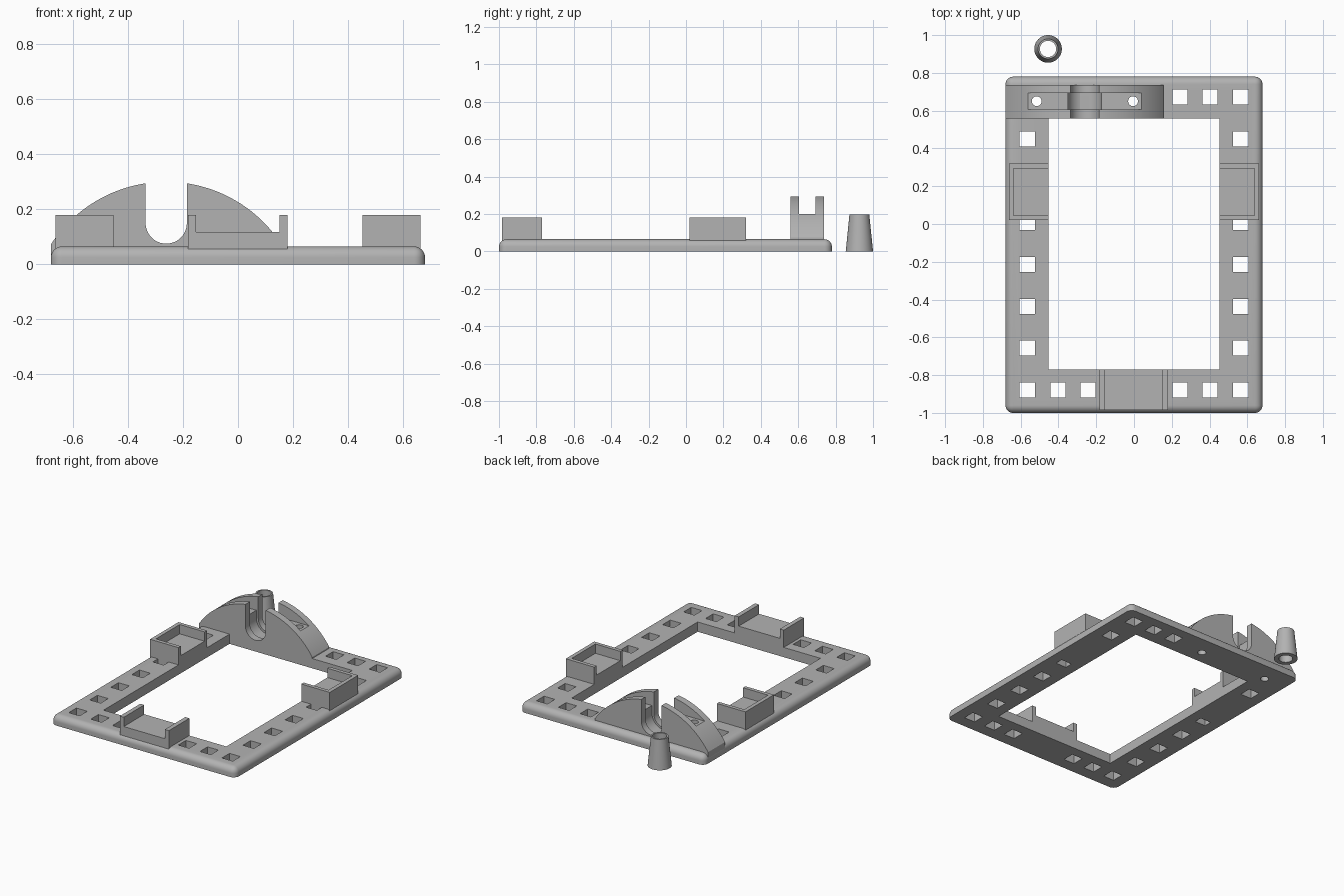
import bpy, bmesh, math
from mathutils import Matrix, Vector

if "Cube" in bpy.data.objects:
    bpy.data.objects.remove(bpy.data.objects["Cube"], do_unlink=True)

grey = bpy.data.materials.new("plain grey")
grey.use_nodes = True
grey.diffuse_color = (0.45, 0.45, 0.45, 1)
grey.node_tree.nodes["Principled BSDF"].inputs["Base Color"].default_value = grey.diffuse_color


def make(name, bm):
    bmesh.ops.recalc_face_normals(bm, faces=bm.faces)
    mesh = bpy.data.meshes.new(name)
    bm.to_mesh(mesh)
    bm.free()
    obj = bpy.data.objects.new(name, mesh)
    bpy.context.collection.objects.link(obj)
    mesh.materials.append(grey)
    return obj


def add_box(bm, x0, x1, y0, y1, z0, z1):
    size = Matrix.Diagonal((x1 - x0, y1 - y0, z1 - z0, 1))
    centre = Matrix.Translation(((x0 + x1) / 2, (y0 + y1) / 2, (z0 + z1) / 2))
    return bmesh.ops.create_cube(bm, size=1, matrix=centre @ size)["verts"]


def boxes(name, *dims):
    bm = bmesh.new()
    for d in dims:
        add_box(bm, *d)
    return make(name, bm)


def extrude(name, points, direction):
    """Closed outline swept along a direction."""
    bm = bmesh.new()
    face = bm.faces.new([bm.verts.new(p) for p in points])
    moved = bmesh.ops.extrude_face_region(bm, geom=[face])["geom"]
    verts = [g for g in moved if isinstance(g, bmesh.types.BMVert)]
    bmesh.ops.translate(bm, verts=verts, vec=Vector(direction))
    return make(name, bm)


def posts(name, spots, r0, r1, z0, z1):
    bm = bmesh.new()
    for x, y in spots:
        bmesh.ops.create_cone(bm, cap_ends=True, segments=48, radius1=r0, radius2=r1, depth=z1 - z0,
                              matrix=Matrix.Translation((x, y, (z0 + z1) / 2)))
    return make(name, bm)


def carve(obj, *cutters):
    for c in cutters:
        mod = obj.modifiers.new("cut", "BOOLEAN")
        mod.operation, mod.solver, mod.object = "DIFFERENCE", "EXACT", c
    deps = bpy.context.evaluated_depsgraph_get()
    mesh = bpy.data.meshes.new_from_object(obj.evaluated_get(deps))
    obj.modifiers.clear()
    obj.data = mesh
    for c in cutters:
        bpy.data.objects.remove(c, do_unlink=True)


def smooth(obj):
    bpy.ops.object.select_all(action="DESELECT")
    obj.select_set(True)
    bpy.context.view_layer.objects.active = obj
    bpy.ops.object.shade_smooth_by_angle(angle=math.radians(30))


TOP = 0.065
BOLTS = [(-0.515, 0.65), (-0.005, 0.65)]

# Base frame with rounded outer corners and top rim
bm = bmesh.new()
add_box(bm, -0.68, 0.68, -1, 0.78, 0, TOP)
rim = [e for e in bm.edges if max(v.co.z for v in e.verts) > 0.01]
bmesh.ops.bevel(bm, geom=rim, offset=0.04, segments=8, profile=0.5, affect="EDGES")
frame = make("base_frame", bm)

# Square holes along the rails
spots = [(s * 0.565, 0.45 - 0.2215 * i) for s in (-1, 1) for i in (0, 3, 4, 5, 6)]
spots += [(s * x, -0.879) for s in (-1, 1) for x in (0.243, 0.403)]
spots += [(x, 0.672) for x in (0.243, 0.403, 0.565)]
h = 0.04
holes = [(x - h, x + h, y - h, y + h, -0.1, 0.2) for x, y in spots]
holes += [(s * 0.565 - h, s * 0.565 + h, -0.033, 0.02, -0.1, 0.2) for s in (-1, 1)]
carve(frame,
      boxes("opening_cutter", (-0.453, 0.453, -0.77, 0.558, -0.1, 0.2)),
      boxes("hole_cutter", *holes),
      posts("bolt_cutter", BOLTS, 0.026, 0.026, -0.1, 0.2))
smooth(frame)

# Side brackets: walls on three sides, open to the middle
for side, name in ((-1, "right_bracket"), (1, "left_bracket")):
    def span(a, b):
        return sorted((side * a, side * b))
    bracket = boxes(name, (*span(0.453, 0.663), 0.02, 0.32, 0.055, 0.18))
    carve(bracket, boxes("pocket_cutter", (*span(0.4, 0.637), 0.045, 0.295, 0.118, 0.3)))

# Front bracket: shallow channel with two end walls
channel = [(-0.182, 0.055), (0.18, 0.055), (0.18, 0.18), (0.15, 0.18),
           (0.15, 0.118), (-0.153, 0.118), (-0.153, 0.18), (-0.182, 0.18)]
extrude("front_bracket", [(x, -0.985, z) for x, z in channel], (0, 0.215, 0))

# Arched saddle on the back rail
CX, RADIUS, CZ = -0.261, 0.5, -0.2
half = math.asin(0.418 / RADIUS)
arch = [(CX + RADIUS * math.sin(half * t / 24), CZ + RADIUS * math.cos(half * t / 24))
        for t in range(-24, 25)]
arch = [(-0.679, 0.03)] + arch + [(CX + 0.418, 0.03)]
saddle = extrude("arched_saddle", [(x, 0.558, z) for x, z in arch], (0, 0.179, 0))


def u_slot(name, r, y0, y1):
    pts = [(CX + r * math.cos(a), y0, 0.15 + r * math.sin(a))
           for a in (math.pi * (1 + i / 24) for i in range(25))]
    return extrude(name, pts + [(CX + r, y0, 0.5), (CX - r, y0, 0.5)], (0, y1 - y0, 0))


carve(saddle,
      u_slot("slot_cutter", 0.075, 0.5, 0.8),
      u_slot("ring_groove_cutter", 0.089, 0.605, 0.693),
      boxes("groove_cutter", (-0.9, 0.5, 0.605, 0.693, 0.2, 0.5)),
      posts("bolt_cutter", BOLTS, 0.026, 0.026, -0.1, 0.4))
smooth(saddle)

# Loose tapered tube behind the frame
tube = posts("tapered_tube", [(-0.455, 0.927)], 0.073, 0.053, 0, 0.197)
carve(tube, posts("bore_cutter", [(-0.455, 0.927)], 0.043, 0.043, -0.1, 0.3))
smooth(tube)
